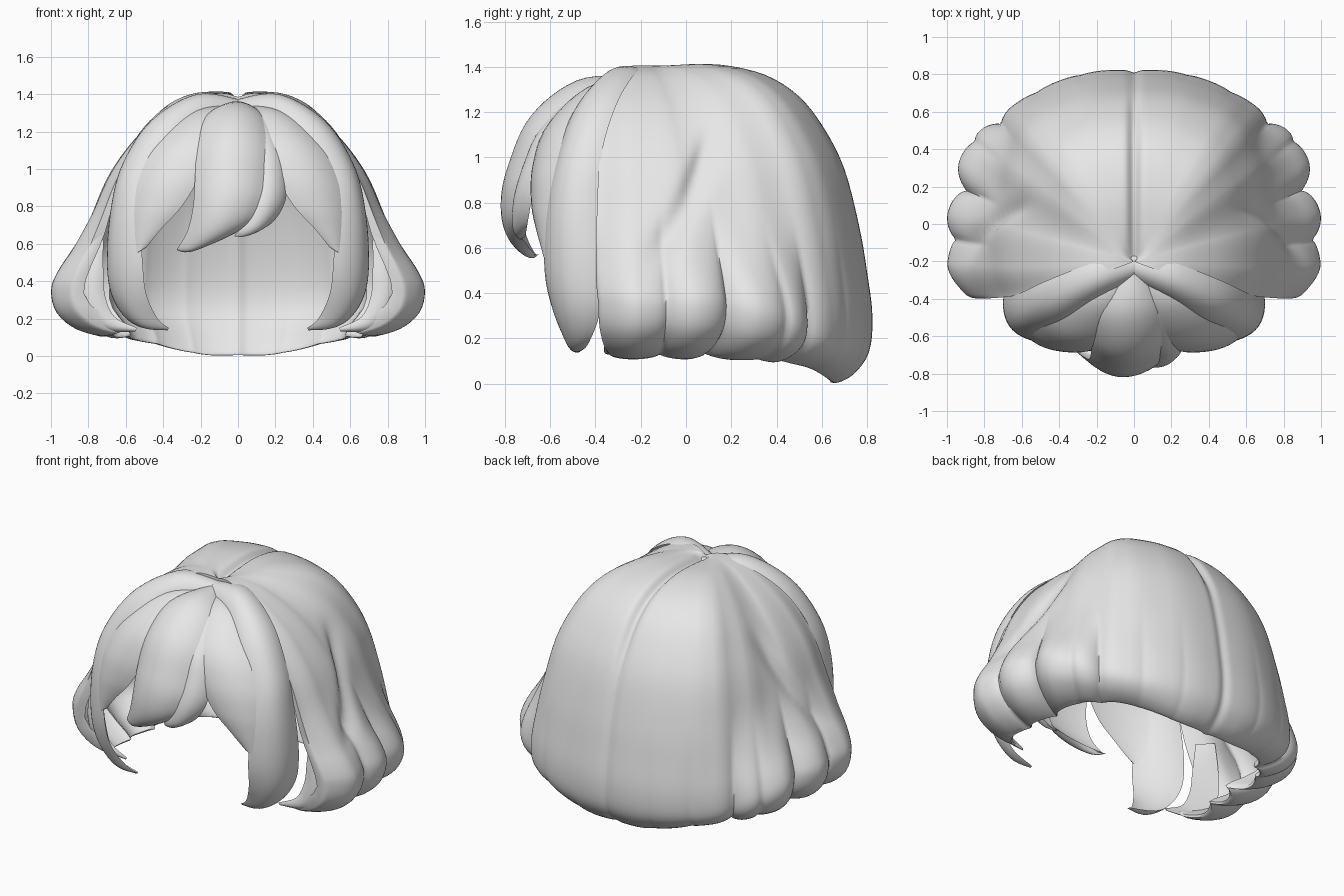
import bpy, bmesh, math
from mathutils import Vector

if "Cube" in bpy.data.objects:
    bpy.data.objects.remove(bpy.data.objects["Cube"])

hair = bpy.data.materials.new("hair_grey")
hair.diffuse_color = (0.8, 0.8, 0.8, 1)
hair.use_nodes = True
hair.node_tree.nodes["Principled BSDF"].inputs["Base Color"].default_value = hair.diffuse_color


def smooth(a, b, x):
    t = min(1, max(0, (x - a) / (b - a)))
    return t * t * (3 - 2 * t)


def catmull(pts, sub):
    """Smooth curve through tuples of any length."""
    out = []
    for i in range(len(pts) - 1):
        p0, p1 = pts[max(i - 1, 0)], pts[i]
        p2, p3 = pts[i + 1], pts[min(i + 2, len(pts) - 1)]
        for k in range(sub):
            t = k / sub
            out.append(tuple(
                0.5 * (2 * b + (c - a) * t + (2 * a - 5 * b + 4 * c - d) * t * t
                       + (3 * b - a - 3 * c + d) * t ** 3)
                for a, b, c, d in zip(p0, p1, p2, p3)))
    out.append(tuple(pts[-1]))
    return out


def finish(name, verts, faces):
    me = bpy.data.meshes.new(name)
    me.from_pydata(verts, [], faces)
    bm = bmesh.new()
    bm.from_mesh(me)
    bmesh.ops.remove_doubles(bm, verts=bm.verts, dist=0.0005)
    bmesh.ops.recalc_face_normals(bm, faces=bm.faces)
    bm.to_mesh(me)
    bm.free()
    me.materials.append(hair)
    ob = bpy.data.objects.new(name, me)
    bpy.context.collection.objects.link(ob)
    bpy.ops.object.select_all(action='DESELECT')
    ob.select_set(True)
    bpy.context.view_layer.objects.active = ob
    bpy.ops.object.shade_smooth_by_angle(angle=math.radians(60))
    return ob


# ---- Main cap: profiles (radius, height) from the crown, round the rim, up the inside
BACK = [(0, 1.385), (.15, 1.405), (.35, 1.41), (.55, 1.365), (.7, 1.27), (.81, 1.13),
        (.9, .95), (.965, .7), (1.0, .5), (1.025, .3), (1.01, .14), (.94, .04),
        (.86, .003), (.87, .05), (.99, .28), (.935, .7), (.785, 1.1), (.52, 1.345), (0, 1.36)]
SIDE = [(0, 1.385), (.1, 1.405), (.25, 1.375), (.4, 1.29), (.52, 1.19), (.62, 1.07),
        (.7, .94), (.78, .76), (.88, .58), (.965, .45), (1.0, .35), (.97, .23),
        (.86, .14), (.72, .12), (.94, .33), (.795, .66), (.645, .98), (.39, 1.26), (0, 1.355)]
REACH = [(0, 1.03), (20, 1.05), (35, 1.06), (44, 1.07), (53, 1.1), (75, 1.03), (90, 1.0), (102, .95)]
# groove angle between lobes, groove depth
LOBES = [(0, .004), (16, .008), (30, .012), (44, .045), (53, .03), (67, .085), (83, .06), (102, .05)]
SUB, STEPS, AMAX = 4, 120, 102


def reach(a):
    for (a0, r0), (a1, r1) in zip(REACH, REACH[1:]):
        if a <= a1:
            return r0 + (r1 - r0) * smooth(a0, a1, a)
    return REACH[-1][1]


def scallop(a):
    """Groove depth: zero on a lobe's crest, deepest between two lobes."""
    for (a0, d0), (a1, d1) in zip(LOBES, LOBES[1:]):
        if a <= a1:
            u = (a - a0) / (a1 - a0)
            return (1 - max(0, math.sin(math.pi * u)) ** .6) * (d0 if u < .5 else d1)
    return LOBES[-1][1]


back, side = catmull(BACK, SUB), catmull(SIDE, SUB)
M = len(back)
verts, faces = [], []
for j in range(-STEPS, STEPS + 1):
    ang = AMAX * j / STEPS
    a = abs(ang)
    w = smooth(30, 75, a)
    groove = scallop(a)
    shoulder = smooth(38, 52, a) * (1 - smooth(58, 75, a))
    for i in range(M):
        p = i / SUB
        low = smooth(6.5, 9.6, p) * (1 - smooth(14.2, 16, p))
        r = (back[i][0] / 1.03 * (1 - w) + side[i][0] * w) * reach(a)
        r *= 1 - .05 * shoulder * (1 - low)
        z = back[i][1] * (1 - w) + side[i][1] * w
        r -= groove * low
        rim_w = smooth(9, 12, p) * (1 - smooth(13, 14.5, p))
        z += groove * .4 * rim_w
        z += .075 * smooth(8, 40, a) * (1 - w) * rim_w
        # slanted groove running up the side
        if p < 10 or p > 14:
            mid = 83 - (z - .6) / .55 * 23
            r -= .035 * math.exp(-((a - mid) / 4) ** 2) * smooth(.5, .65, z) * (1 - smooth(.95, 1.2, z))
        # centre parting
        part = math.exp(-(r * math.sin(math.radians(a)) / .03) ** 2) * (1 - smooth(40, 80, a))
        z -= .035 * part * smooth(.8, 1.2, z)
        r -= .012 * part * smooth(0, .4, r)
        bend = .05 * math.sin(math.pi * min(p / 10, 1)) * smooth(75, 102, a)
        if p > 14:
            bend = .05 * math.sin(math.pi * (p - 14) / 4) * smooth(75, 102, a)
        verts.append((r * math.sin(math.radians(ang)),
                      -.2 + r * math.cos(math.radians(ang)) - bend, max(z, 0)))
cols = 2 * STEPS + 1
for j in range(cols - 1):
    for i in range(M - 1):
        faces.append((j * M + i, j * M + i + 1, (j + 1) * M + i + 1, (j + 1) * M + i))
# close the two front edges between outside and inside
rim = 13 * SUB
for base in (0, (cols - 1) * M):
    path = [base + i for i in range(M)]
    inner = M - 1 - rim
    for k in range(inner):
        o0, o1 = round(k * rim / inner), round((k + 1) * rim / inner)
        faces.append(tuple(path[o0:o1 + 1]) +
                     tuple(path[q] for q in (M - 2 - k, M - 1 - k) if q > o1))
finish("hair_cap", verts, faces)


# ---- Locks: lofted crescent sections between an inner and an outer edge
def lock(name, sections, bulge, hollow, mirror=False, n=12):
    s = -1 if mirror else 1
    rows = catmull(sections, 6)
    L = [Vector((s * q[0], q[1], q[2])) for q in rows]
    R = [Vector((s * q[3], q[4], q[5])) for q in rows]
    vs, fs = [], []
    ring = 2 * n
    for k in range(len(rows)):
        k0, k1 = max(k - 1, 0), min(k + 1, len(rows) - 1)
        tan = (L[k1] + R[k1]) - (L[k0] + R[k0])
        across = R[k] - L[k]
        nor = across.cross(tan).normalized()
        if nor.dot((L[k] + R[k]) / 2 - Vector((0, 0, .6))) < 0:
            nor = -nor
        h = bulge * across.length
        for m in range(ring):
            u = m / n if m <= n else (ring - m) / n
            arc = max(0, math.sin(math.pi * u)) ** .8
            vs.append(L[k] + across * u + nor * h * arc * (1 if m <= n else hollow))
    for k in range(len(rows) - 1):
        for m in range(ring):
            m2 = (m + 1) % ring
            fs.append((k * ring + m, k * ring + m2, (k + 1) * ring + m2, (k + 1) * ring + m))
    fs.append(tuple(range(ring)))
    fs.append(tuple((len(rows) - 1) * ring + m for m in range(ring)))
    finish(name, vs, fs)


SIDE_LOCK = [(0, -.3, 1.32, 0, -.17, 1.355), (.2, -.4, 1.3, .22, -.21, 1.385),
             (.36, -.51, 1.17, .46, -.3, 1.25), (.48, -.58, .96, .61, -.37, 1.03),
             (.52, -.62, .75, .67, -.385, .8), (.51, -.625, .5, .695, -.375, .52),
             (.49, -.59, .33, .67, -.38, .32), (.43, -.53, .2, .57, -.43, .18),
             (.37, -.5, .15, .38, -.47, .14)]
FRINGE = [(0, -.27, 1.32, .05, -.24, 1.34), (.04, -.45, 1.27, .3, -.36, 1.28),
          (.1, -.61, 1.12, .5, -.46, 1.1), (.2, -.67, .96, .58, -.52, .93),
          (.3, -.68, .8, .61, -.54, .78), (.41, -.66, .68, .6, -.56, .65),
          (.49, -.63, .58, .57, -.59, .52)]
BANG_BIG = [(-.06, -.26, 1.33, .06, -.26, 1.34), (-.19, -.45, 1.27, .14, -.45, 1.28),
            (-.22, -.61, 1.13, .15, -.63, 1.14), (-.23, -.69, .95, .14, -.72, .95),
            (-.24, -.72, .8, .11, -.76, .82), (-.27, -.71, .67, .05, -.75, .7),
            (-.32, -.67, .58, -.12, -.7, .61), (-.33, -.65, .57, -.3, -.66, .57)]
BANG_SMALL = [(0, -.26, 1.33, .05, -.25, 1.33), (0, -.45, 1.26, .18, -.43, 1.26),
              (.05, -.62, 1.1, .24, -.59, 1.1), (.08, -.7, .95, .26, -.65, .95),
              (.05, -.74, .8, .25, -.68, .82), (0, -.74, .68, .18, -.7, .71),
              (-.02, -.72, .64, .06, -.71, .65)]
# curled strand hooking forward at the lower front of each side
HOOK = [(.72, -.3, .62, .8, -.22, .62), (.72, -.33, .45, .86, -.26, .45),
        (.71, -.34, .32, .86, -.28, .27), (.66, -.35, .21, .74, -.31, .14),
        (.54, -.36, .15, .55, -.35, .13)]

for tag, flip in (("right", False), ("left", True)):
    lock("side_lock_" + tag, SIDE_LOCK, .25, .4, flip)
    lock("fringe_lock_" + tag, FRINGE, .16, .4, flip)
    lock("curl_lock_" + tag, HOOK, .25, 0, flip)
lock("large_bang", BANG_BIG, .22, .3)
lock("small_bang", BANG_SMALL, .24, .3)
